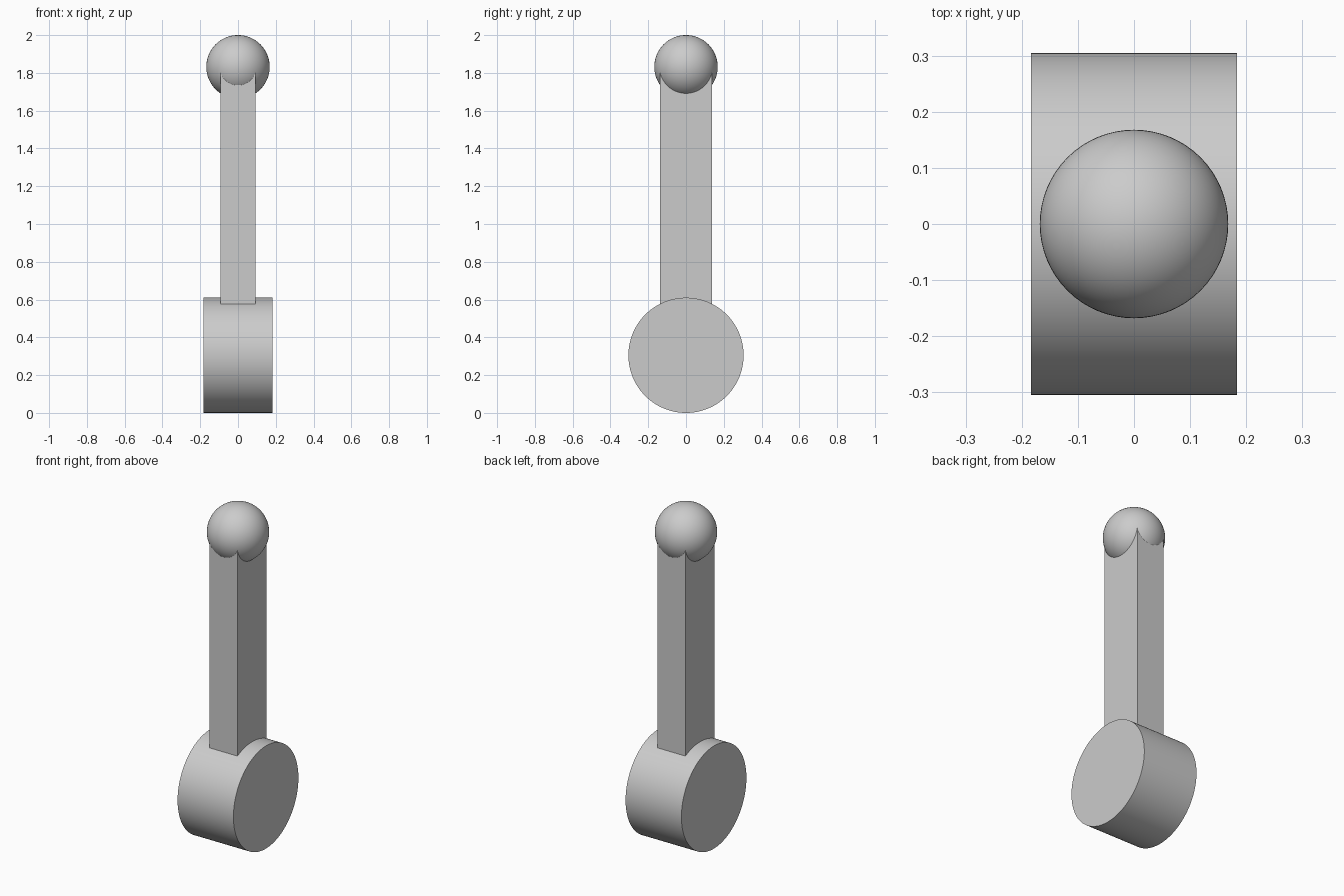
import bpy
import math

cube = bpy.data.objects.get("Cube")
if cube:
    bpy.data.objects.remove(cube, do_unlink=True)

grey = bpy.data.materials.new("light_grey")
grey.use_nodes = True
colour = (0.6, 0.6, 0.6, 1)
grey.diffuse_color = colour
grey.node_tree.nodes["Principled BSDF"].inputs["Base Color"].default_value = colour

WHEEL_RADIUS = 0.305
BALL_RADIUS = 0.168
BALL_Z = 2 - BALL_RADIUS


def finish(name, smooth=False):
    """Name the active primitive, colour it and shade it."""
    part = bpy.context.object
    part.name = name
    part.data.materials.append(grey)
    if smooth:
        bpy.ops.object.shade_smooth_by_angle(angle=math.radians(30))
    return part


# Round base drum lying on its side, axis along x
bpy.ops.mesh.primitive_cylinder_add(vertices=128, radius=WHEEL_RADIUS, depth=0.367,
                                    location=(0, 0, WHEEL_RADIUS),
                                    rotation=(0, math.pi / 2, 0))
finish("base_drum", smooth=True)

# Rectangular post from the drum's centre to the ball's centre
bpy.ops.mesh.primitive_cube_add(size=1, location=(0, 0, (WHEEL_RADIUS + BALL_Z) / 2))
post = finish("post")
post.scale = (0.184, 0.274, BALL_Z - WHEEL_RADIUS)

# Ball on top
bpy.ops.mesh.primitive_uv_sphere_add(segments=64, ring_count=32, radius=BALL_RADIUS,
                                     location=(0, 0, BALL_Z))
finish("top_ball", smooth=True)
